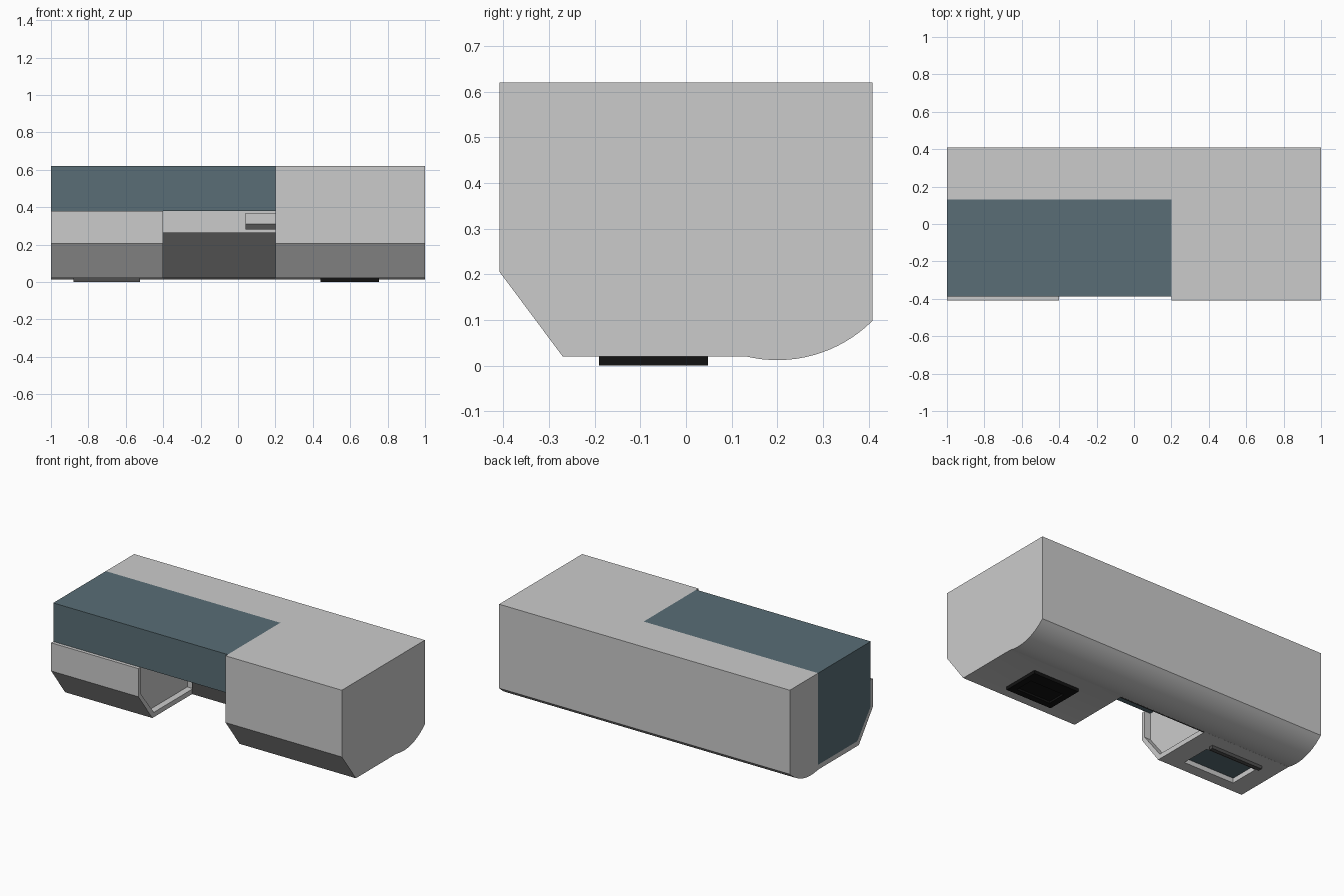
import bpy, bmesh, math

if "Cube" in bpy.data.objects:
    bpy.data.objects.remove(bpy.data.objects["Cube"])


def material(name, rgb):
    m = bpy.data.materials.new(name)
    m.diffuse_color = (*rgb, 1)
    m.use_nodes = True
    m.node_tree.nodes["Principled BSDF"].inputs["Base Color"].default_value = m.diffuse_color
    return m


BLUE = material("slate_blue", (0.10, 0.155, 0.18))
DARK = material("dark_grey", (0.08, 0.08, 0.08))
BLACK = material("black", (0.006, 0.006, 0.006))


def prism(name, profile, x0, x1, mat=None):
    """Extrude a (y, z) profile along x."""
    bm = bmesh.new()
    face = bm.faces.new([bm.verts.new((x0, y, z)) for y, z in profile])
    ext = bmesh.ops.extrude_face_region(bm, geom=[face])
    verts = [v for v in ext["geom"] if isinstance(v, bmesh.types.BMVert)]
    bmesh.ops.translate(bm, verts=verts, vec=(x1 - x0, 0, 0))
    bmesh.ops.recalc_face_normals(bm, faces=bm.faces)
    me = bpy.data.meshes.new(name)
    bm.to_mesh(me)
    bm.free()
    ob = bpy.data.objects.new(name, me)
    bpy.context.collection.objects.link(ob)
    if mat:
        me.materials.append(mat)
    return ob


def box(name, x, y, z, mat=None):
    return prism(name, [(y[0], z[0]), (y[1], z[0]), (y[1], z[1]), (y[0], z[1])], *x, mat)


def cut(ob, cutter):
    mod = ob.modifiers.new("cut", "BOOLEAN")
    mod.operation, mod.solver, mod.object = "DIFFERENCE", "EXACT", cutter
    bpy.context.view_layer.objects.active = ob
    bpy.ops.object.modifier_apply(modifier=mod.name)
    bpy.data.objects.remove(cutter)


# Rounded rear underside of the housing
R, CY, CZ = 0.295, 0.20, 0.307
a0, a1 = math.asin(-0.07 / R), math.asin(0.208 / R)
arc = [(CY + R * math.sin(a0 + (a1 - a0) * i / 16),
        CZ - R * math.cos(a0 + (a1 - a0) * i / 16)) for i in range(17)]

# Main housing: full block on the right, rear spine on the left
housing = prism("housing", [(-0.408, 0.62), (-0.408, 0.205), (-0.27, 0.02)] + arc
                + [(0.408, 0.62)], -1, 1)
cut(housing, box("cutter", (-1.5, 0.2), (-1, 0.13), (-1, 1)))
bpy.ops.object.select_all(action="DESELECT")
housing.select_set(True)
bpy.context.view_layer.objects.active = housing
bpy.ops.object.shade_smooth_by_angle(angle=math.radians(25))

# Lower left shell with a window in its floor
shell = prism("lower_left_shell", [(-0.408, 0.38), (-0.408, 0.205), (-0.27, 0.02), (0.13, 0.02),
                                   (0.13, 0.05), (-0.256, 0.05), (-0.385, 0.214), (-0.385, 0.38)],
              -1, -0.4)
cut(shell, box("cutter", (-0.88, -0.53), (-0.2, -0.01), (0, 0.1)))

# Blue cover and the blue insert filling the shell
box("blue_cover", (-1, 0.2), (-0.387, 0.13), (0.38, 0.62), BLUE)
insert = [(-0.385, 0.38), (-0.385, 0.214), (-0.256, 0.05), (0.13, 0.05), (0.13, 0.38)]
prism("blue_insert", insert, -1, -0.46, BLUE)
prism("insert_end_plate", insert, -0.46, -0.44)

# Back of the front opening, with a small ledge block
box("opening_back_plate", (-0.4, 0.2), (0.12, 0.13), (0.02, 0.265), DARK)
prism("ledge_block", [(0.04, 0.37), (0.04, 0.31), (0.10, 0.28), (0.13, 0.28), (0.13, 0.37)],
      0.04, 0.2)

# Underside fittings: black frame on the right, grey rail on the left
frame = box("black_foot_frame", (0.44, 0.755), (-0.19, 0.048), (0, 0.022), BLACK)
cut(frame, box("cutter", (0.48, 0.715), (-0.15, -0.03), (-0.1, 0.012)))
box("underside_rail", (-0.88, -0.525), (0.02, 0.045), (0, 0.022), DARK)
